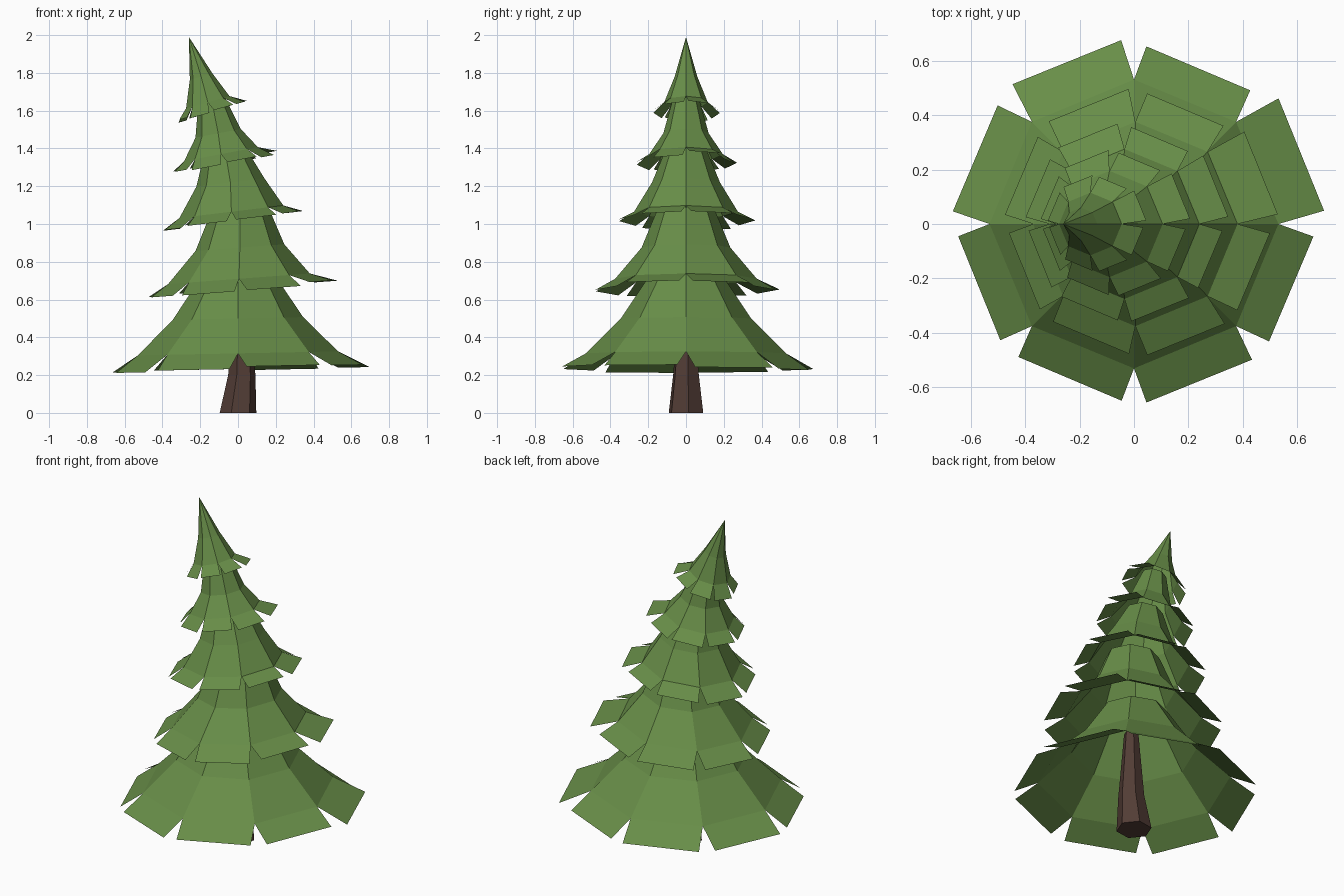
import bpy, bmesh, math, random

if "Cube" in bpy.data.objects:
    bpy.data.objects.remove(bpy.data.objects["Cube"])

random.seed(4)
SIDES = 8


def material(name, rgb):
    m = bpy.data.materials.new(name)
    m.diffuse_color = (*rgb, 1)
    m.use_nodes = True
    m.node_tree.nodes["Principled BSDF"].inputs["Base Color"].default_value = m.diffuse_color
    return m


GREEN = material("needle green", (0.138, 0.27, 0.065))
BROWN = material("bark brown", (0.085, 0.046, 0.036))


def finish(name, bm, mat):
    mesh = bpy.data.meshes.new(name)
    bm.normal_update()
    bm.to_mesh(mesh)
    bm.free()
    mesh.materials.append(mat)
    bpy.context.collection.objects.link(bpy.data.objects.new(name, mesh))


def point(cx, cz, r, angle, tilt):
    # point on a ring leaning about the y axis (right side higher)
    x = r * math.cos(angle)
    return (cx + x, r * math.sin(angle), cz + x * tilt)


def ring(bm, cx, cz, r, tilt, n=SIDES, start=0.0):
    return [bm.verts.new(point(cx, cz, r, start + math.tau * i / n, tilt))
            for i in range(n)]


def bridge(bm, low, high):
    n = len(low)
    for i in range(n):
        j = (i + 1) % n
        bm.faces.new((low[i], low[j], high[j], high[i]))


# relative reach of each branch panel around the tree
REACH = [1.065, 0.99, 1.03, 1.01, 0.985, 0.985, 1.0, 1.0]


def tier(name, tilt, rings, flap):
    bm = bmesh.new()
    loops = []
    for cx, cz, r in rings:
        if r == 0:
            loops.append([bm.verts.new((cx, 0, cz))])
        else:
            loops.append(ring(bm, cx, cz, r, tilt))
    for low, high in zip(loops, loops[1:]):
        if len(high) == 1:
            for i in range(SIDES):
                bm.faces.new((low[i], low[(i + 1) % SIDES], high[0]))
        else:
            bridge(bm, low, high)
    # separate drooping branch panels below the lowest ring
    cx, cz, r = flap
    step = math.tau / SIDES
    for i in range(SIDES):
        reach = r * REACH[i]
        drop = random.uniform(-0.012, 0.012)
        inset = math.radians(4)
        a = bm.verts.new(point(cx, cz + drop, reach * 0.995, i * step + inset, tilt))
        b = bm.verts.new(point(cx, cz + drop, reach, (i + 1) * step - inset, tilt))
        bm.faces.new((a, b, loops[0][(i + 1) % SIDES], loops[0][i]))
    finish(name, bm, GREEN)


# foliage tiers: rings from lowest to highest (x, z, radius), then panel tips
tier("bottom_branches", 0.02,
     [(0, 0.315, 0.53), (0, 0.50, 0.345), (0, 0.74, 0.185)], (0, 0.235, 0.66))
tier("lower_branches", 0.075,
     [(0.005, 0.71, 0.375), (0.01, 0.875, 0.235), (0.01, 1.08, 0.15)],
     (0.015, 0.655, 0.485))
tier("middle_branches", 0.12,
     [(-0.035, 1.065, 0.275), (-0.04, 1.22, 0.18), (-0.07, 1.40, 0.105)],
     (-0.035, 1.015, 0.36))
tier("upper_branches", 0.19,
     [(-0.09, 1.37, 0.195), (-0.105, 1.48, 0.12), (-0.14, 1.66, 0.07)],
     (-0.075, 1.325, 0.265))
tier("top_branches", 0.28,
     [(-0.16, 1.645, 0.115), (-0.195, 1.78, 0.06), (-0.26, 1.99, 0)],
     (-0.14, 1.59, 0.175))

# six-sided tapering trunk
bm = bmesh.new()
trunk = [ring(bm, x, z, r, 0, 6, 0.15)
         for x, z, r in [(0, 0, 0.098), (0.02, 0.2, 0.073), (0.02, 0.6, 0.04)]]
for low, high in zip(trunk, trunk[1:]):
    bridge(bm, low, high)
bm.faces.new(trunk[0][::-1])
bm.faces.new(trunk[-1])
finish("trunk", bm, BROWN)
